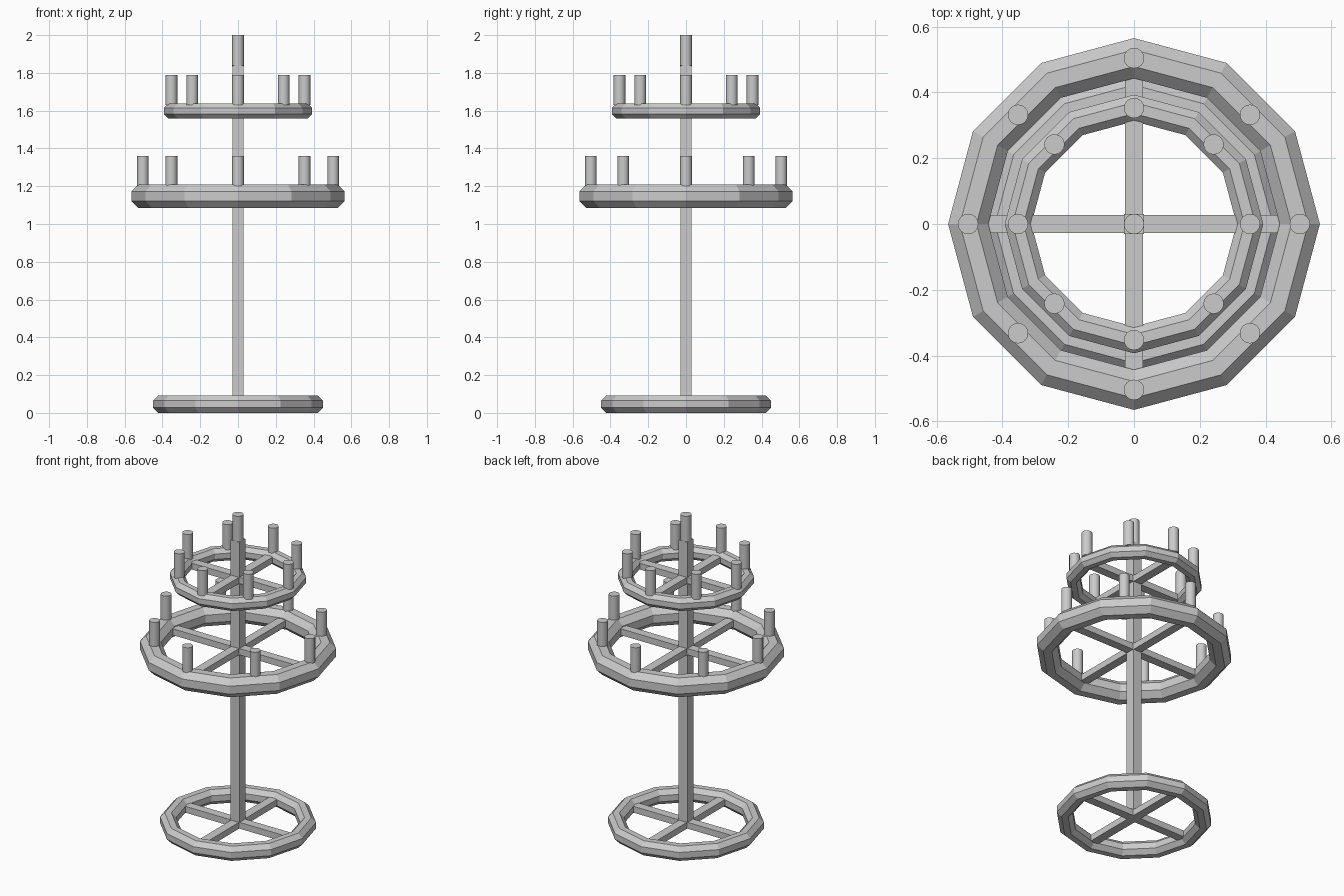
import bpy, bmesh, math

if "Cube" in bpy.data.objects:
    bpy.data.objects.remove(bpy.data.objects["Cube"])


def make_object(name, bm):
    bmesh.ops.recalc_face_normals(bm, faces=bm.faces)
    mesh = bpy.data.meshes.new(name)
    bm.to_mesh(mesh)
    bm.free()
    obj = bpy.data.objects.new(name, mesh)
    bpy.context.collection.objects.link(obj)
    return obj


def ring(name, z, major, apothem, sides=12, tube=8):
    """12-sided hoop with a flat-topped octagonal section."""
    r = apothem / math.cos(math.pi / tube)
    bm = bmesh.new()
    loops = []
    for i in range(sides):
        a = 2 * math.pi * i / sides
        loop = []
        for j in range(tube):
            t = 2 * math.pi * (j + 0.5) / tube
            d = major + r * math.cos(t)
            loop.append(bm.verts.new((d * math.cos(a), d * math.sin(a), z + r * math.sin(t))))
        loops.append(loop)
    for i in range(sides):
        p, q = loops[i], loops[(i + 1) % sides]
        for j in range(tube):
            k = (j + 1) % tube
            bm.faces.new((p[j], q[j], q[k], p[k]))
    return make_object(name, bm)


def box(name, size, z):
    bm = bmesh.new()
    bmesh.ops.create_cube(bm, size=1)
    bmesh.ops.scale(bm, vec=size, verts=bm.verts)
    obj = make_object(name, bm)
    obj.location.z = z
    return obj


def candle(name, x, y, bottom, top):
    bm = bmesh.new()
    bmesh.ops.create_cone(bm, cap_ends=True, segments=16, radius1=0.031,
                          radius2=0.031, depth=top - bottom)
    obj = make_object(name, bm)
    obj.location = (x, y, (bottom + top) / 2)
    for p in obj.data.polygons:
        p.use_smooth = len(p.vertices) == 4
    obj.data.set_sharp_from_angle(angle=math.radians(40))


# hoops with crossed spokes: name, height, radius, half thickness
for name, z, major, half in (("base", 0.0465, 0.403, 0.0465),
                             ("lower", 1.147, 0.504, 0.061),
                             ("upper", 1.598, 0.3525, 0.0405)):
    ring(name + "_ring", z, major, half)
    box(name + "_spoke_x", (2 * major, 0.055, 0.04), z)
    box(name + "_spoke_y", (0.055, 2 * major, 0.04), z)

# central square pole
box("pole", (0.06, 0.06, 1.81), 0.03 + 1.81 / 2)

# candles around each tier: tier, radius, diagonal x and y, bottom, top
for tier, r, dx, dy, bottom, top in (("lower", 0.504, 0.3525, 0.332, 1.195, 1.36),
                                     ("upper", 0.3525, 0.242, 0.242, 1.63, 1.79)):
    spots = [(r, 0), (-r, 0), (0, r), (0, -r)]
    spots += [(sx * dx, sy * dy) for sx in (1, -1) for sy in (1, -1)]
    for i, (x, y) in enumerate(spots):
        candle(f"{tier}_candle_{i + 1}", x, y, bottom, top)

# candle on top of the pole
candle("top_candle", 0, 0, 1.835, 2.0)
